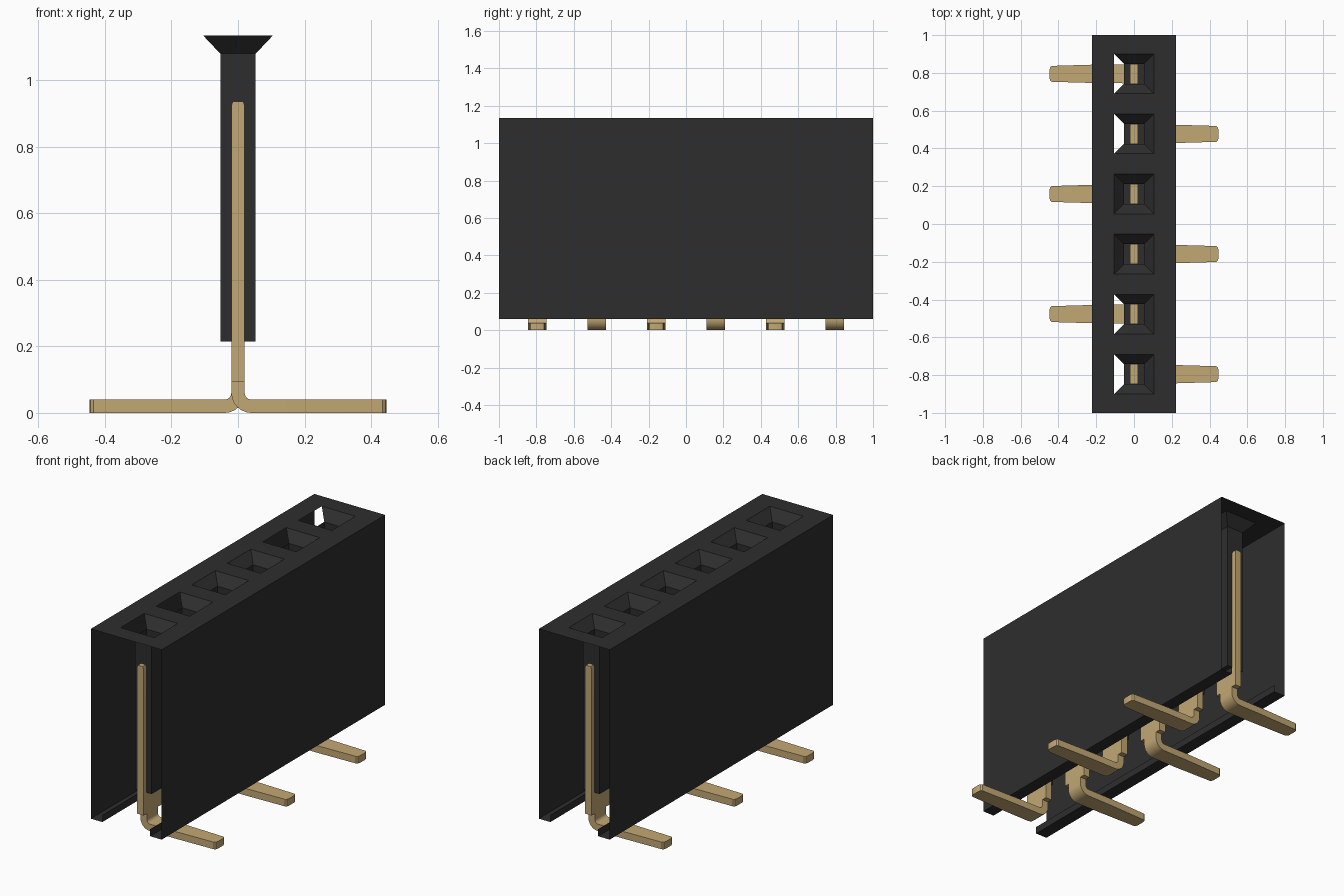
import bpy, bmesh, math
from mathutils import Vector

cube = bpy.data.objects.get("Cube")
if cube:
    bpy.data.objects.remove(cube, do_unlink=True)


def material(name, rgb):
    m = bpy.data.materials.new(name)
    m.use_nodes = True
    m.diffuse_color = (*rgb, 1)
    bsdf = m.node_tree.nodes["Principled BSDF"]
    bsdf.inputs["Base Color"].default_value = (*rgb, 1)
    bsdf.inputs["Roughness"].default_value = 0.6
    return m


BLACK = material("black plastic", (0.027, 0.027, 0.027))
GOLD = material("gold metal", (0.54, 0.39, 0.175))

W, L = 0.222, 1.0              # housing half width and half length
BOTTOM, TOP = 0.06, 1.135
FUNNEL_Z, SOCKET_Z = 1.08, 0.215
MOUTH, HOLE = 0.105, 0.053     # half sizes of the funnel mouth and socket
SLOT = 0.15                    # half width of the slot underneath
PIN = 0.02                     # half thickness of the metal
PITCH = 0.318
ROWS = [(i - 2.5) * PITCH for i in range(6)]


def finish(bm, name, mat):
    mesh = bpy.data.meshes.new(name)
    bm.to_mesh(mesh)
    bm.free()
    mesh.materials.append(mat)
    obj = bpy.data.objects.new(name, mesh)
    bpy.context.collection.objects.link(obj)
    return obj


def quad(bm, points, normal):
    """Add one face that looks along the given direction."""
    f = bm.faces.new([bm.verts.new(p) for p in points])
    f.normal_update()
    if f.normal.dot(Vector(normal)) < 0:
        f.normal_flip()


def flat(bm, x0, x1, y0, y1, z, up):
    quad(bm, [(x0, y0, z), (x1, y0, z), (x1, y1, z), (x0, y1, z)], (0, 0, up))


def side_wall(bm, x, z0, z1, direction):
    quad(bm, [(x, -L, z0), (x, L, z0), (x, L, z1), (x, -L, z1)],
         (direction, 0, 0))


# Thin housing shell, open at both ends
bm = bmesh.new()
for s in (-1, 1):
    side_wall(bm, s * W, BOTTOM, TOP, s)
    side_wall(bm, s * SLOT, BOTTOM, BOTTOM + 0.04, -s)
    flat(bm, s * SLOT, s * W, -L, L, BOTTOM, -1)
    flat(bm, s * MOUTH, s * W, -L, L, TOP, 1)
edges = [-L] + [y + d for y in ROWS for d in (-MOUTH, MOUTH)] + [L]
for y0, y1 in zip(edges[::2], edges[1::2]):
    flat(bm, -MOUTH, MOUTH, y0, y1, TOP, 1)
finish(bm, "housing", BLACK)


# Tapered mouths and square sockets
def square(y, half, z):
    return [(a * half, y + b * half, z)
            for a, b in ((-1, -1), (1, -1), (1, 1), (-1, 1))]


for i, y in enumerate(ROWS):
    bm = bmesh.new()
    rings = [square(y, MOUTH, TOP), square(y, HOLE, FUNNEL_Z),
             square(y, HOLE, SOCKET_Z)]
    for level, (upper, lower) in enumerate(zip(rings, rings[1:])):
        for k in range(4):
            # The mouths away from the middle are open on one side
            if level == 0 and k == 3 and i not in (2, 3):
                continue
            n = (k + 1) % 4
            pts = [upper[k], upper[n], lower[n], lower[k]]
            centre = sum((Vector(p) for p in pts), Vector()) / 4
            quad(bm, pts, Vector((0, y, centre.z)) - centre)
    flat(bm, -HOLE, HOLE, y - HOLE, y + HOLE, SOCKET_Z, 1)
    finish(bm, f"socket_{i + 1}", BLACK)


def loft(bm, sections):
    """Join four-cornered sections into a closed bar."""
    rings = [[bm.verts.new(p) for p in s] for s in sections]
    for a, b in zip(rings, rings[1:]):
        for k in range(4):
            n = (k + 1) % 4
            bm.faces.new([a[k], a[n], b[n], b[k]])
    bm.faces.new(rings[0])
    bm.faces.new(rings[-1])


def upright(bm, y0, y1, levels):
    """Vertical bar given as (height, half thickness) levels."""
    loft(bm, [[(-h, y0, z), (h, y0, z), (h, y1, z), (-h, y1, z)]
              for z, h in levels])


# Forked contacts with feet bent to alternate sides
for i, y in enumerate(ROWS):
    s = 1 if i % 2 == 0 else -1
    bm = bmesh.new()
    upright(bm, y - 0.08, y + 0.08, [(0.095, PIN), (0.25, PIN)])
    for d in (-1, 1):
        upright(bm, y + d * 0.05, y + d * 0.08,
                [(0.25, PIN), (0.925, PIN), (0.937, PIN * 0.75)])

    # Each step: inside point, outside point, half width
    steps = [((PIN, 0.095), (-PIN, 0.095), 0.05)]
    inner, outer = 0.02, 0.06
    cx, cz = PIN + inner, outer
    for k in range(7):
        a = math.pi + k * math.pi / 12
        c, n = math.cos(a), math.sin(a)
        steps.append(((cx + inner * c, cz + inner * n),
                      (cx + outer * c, cz + outer * n), 0.05))
    for x, half in ((0.2, 0.049), (0.435, 0.042), (0.443, 0.036), (0.447, 0.024)):
        steps.append(((x, 2 * PIN), (x, 0), half))
    loft(bm, [[(s * p[0], y - h, p[1]), (s * p[0], y + h, p[1]),
               (s * q[0], y + h, q[1]), (s * q[0], y - h, q[1])]
              for p, q, h in steps])
    bmesh.ops.recalc_face_normals(bm, faces=bm.faces)
    obj = finish(bm, f"contact_{i + 1}", GOLD)
    bpy.ops.object.select_all(action="DESELECT")
    obj.select_set(True)
    bpy.context.view_layer.objects.active = obj
    bpy.ops.object.shade_smooth_by_angle(angle=math.radians(25))
